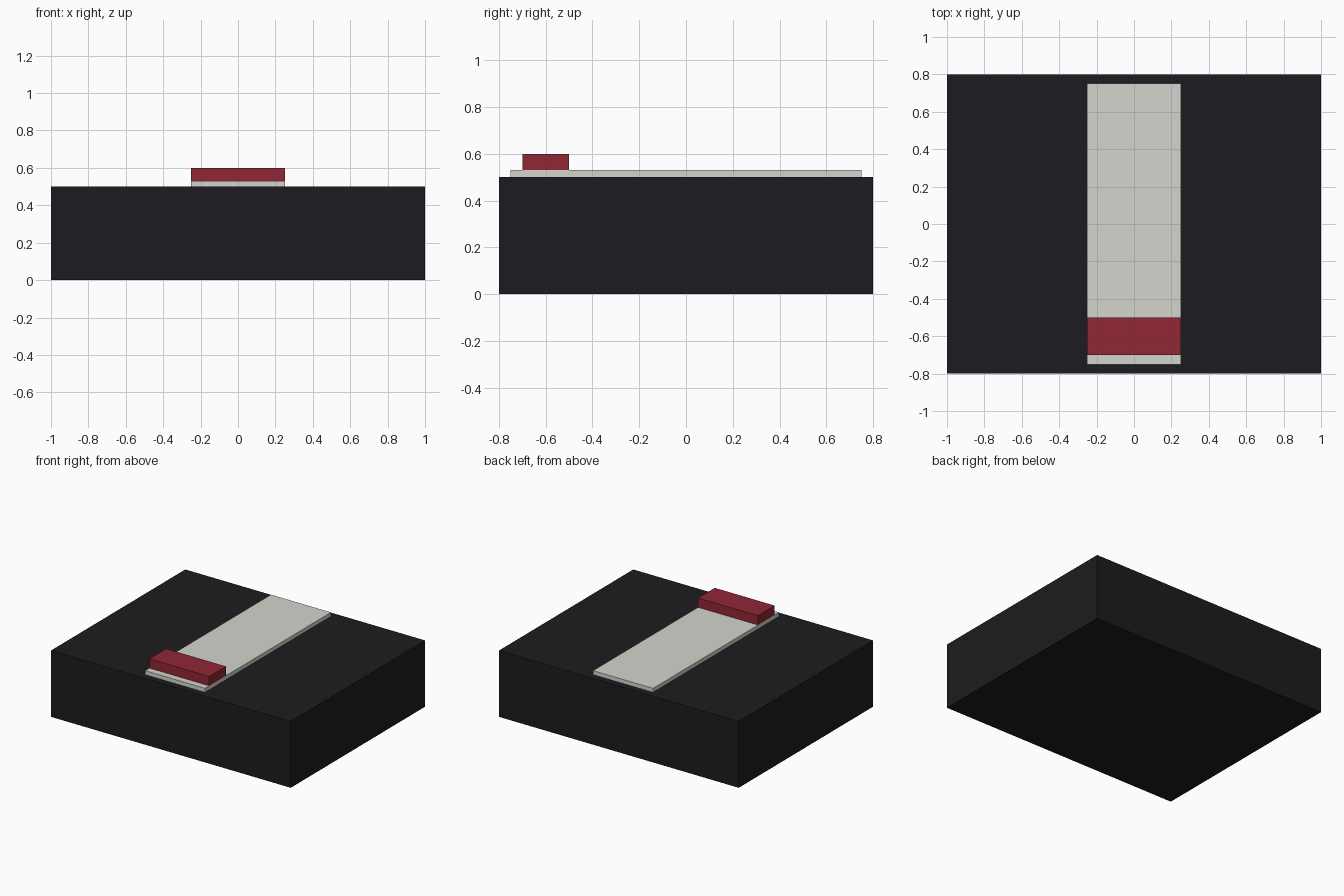
import bpy

if "Cube" in bpy.data.objects:
    bpy.data.objects.remove(bpy.data.objects["Cube"])


def material(name, rgb):
    mat = bpy.data.materials.new(name)
    mat.diffuse_color = (*rgb, 1.0)
    mat.use_nodes = True
    mat.node_tree.nodes["Principled BSDF"].inputs["Base Color"].default_value = mat.diffuse_color
    return mat


def box(name, lo, hi, mat):
    """Axis-aligned box between two opposite corners."""
    center = [(a + b) / 2 for a, b in zip(lo, hi)]
    bpy.ops.mesh.primitive_cube_add(size=1, location=center)
    obj = bpy.context.object
    obj.name = name
    obj.scale = [b - a for a, b in zip(lo, hi)]
    bpy.ops.object.transform_apply(location=False, rotation=False, scale=True)
    obj.data.materials.append(mat)
    return obj


black = material("black", (0.012, 0.012, 0.015))
off_white = material("off_white", (0.66, 0.66, 0.62))
red = material("red", (0.28, 0.02, 0.034))

# Solid slab
box("base", (-1, -0.8, 0), (1, 0.8, 0.5), black)
# Thin strip lying along the depth of the slab
box("center_strip", (-0.25, -0.75, 0.5), (0.25, 0.75, 0.53), off_white)
# Raised bar across the front end of the strip
box("front_bar", (-0.25, -0.7, 0.53), (0.25, -0.5, 0.6), red)
